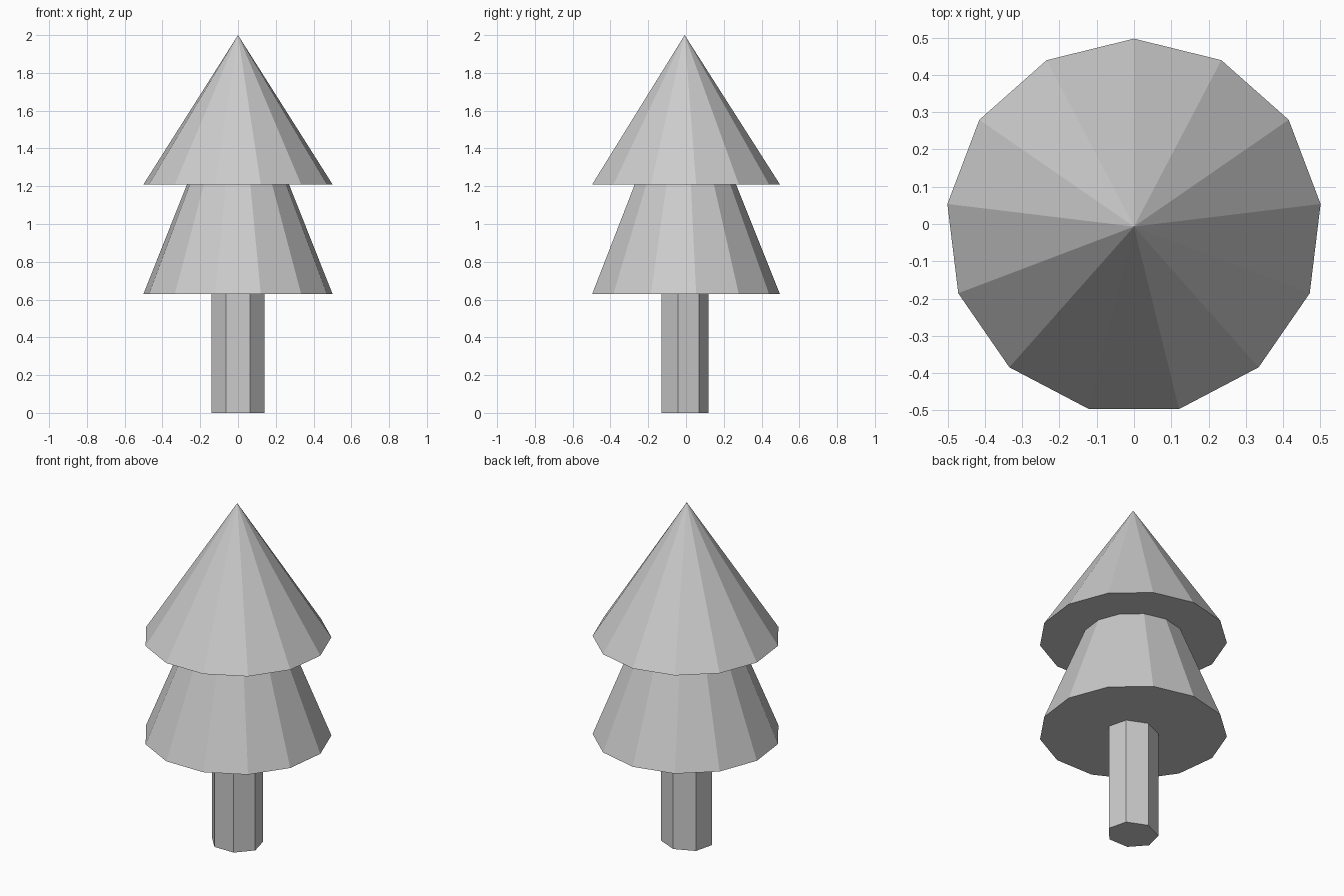
import bpy, bmesh
from math import sin, cos, tau

if "Cube" in bpy.data.objects:
    bpy.data.objects.remove(bpy.data.objects["Cube"])


def tapered(name, sides, center_y, z0, z1, base, top):
    """Capped prism, frustum or cone with one corner pointing to +y; base/top are (rx, ry)."""
    bm = bmesh.new()

    def ring(z, rx, ry):
        return [bm.verts.new((-rx * sin(tau * i / sides), center_y + ry * cos(tau * i / sides), z))
                for i in range(sides)]

    low = ring(z0, *base)
    bm.faces.new(low[::-1])
    if top is None:
        tip = bm.verts.new((0, center_y, z1))
        for i in range(sides):
            bm.faces.new((low[i], low[(i + 1) % sides], tip))
    else:
        high = ring(z1, *top)
        bm.faces.new(high)
        for i in range(sides):
            j = (i + 1) % sides
            bm.faces.new((low[i], low[j], high[j], high[i]))
    bmesh.ops.recalc_face_normals(bm, faces=bm.faces)
    mesh = bpy.data.meshes.new(name)
    bm.to_mesh(mesh)
    bm.free()
    obj = bpy.data.objects.new(name, mesh)
    bpy.context.collection.objects.link(obj)
    return obj


# Seven-sided trunk, slightly flattened front to back
tapered("trunk", 7, -0.012, 0, 0.64, (0.145, 0.131), (0.145, 0.131))

# Thirteen-sided foliage tiers
tapered("lower_foliage", 13, -0.007, 0.63, 1.22, (0.504, 0.504), (0.268, 0.268))
tapered("upper_foliage", 13, -0.007, 1.21, 2.0, (0.504, 0.504), None)
